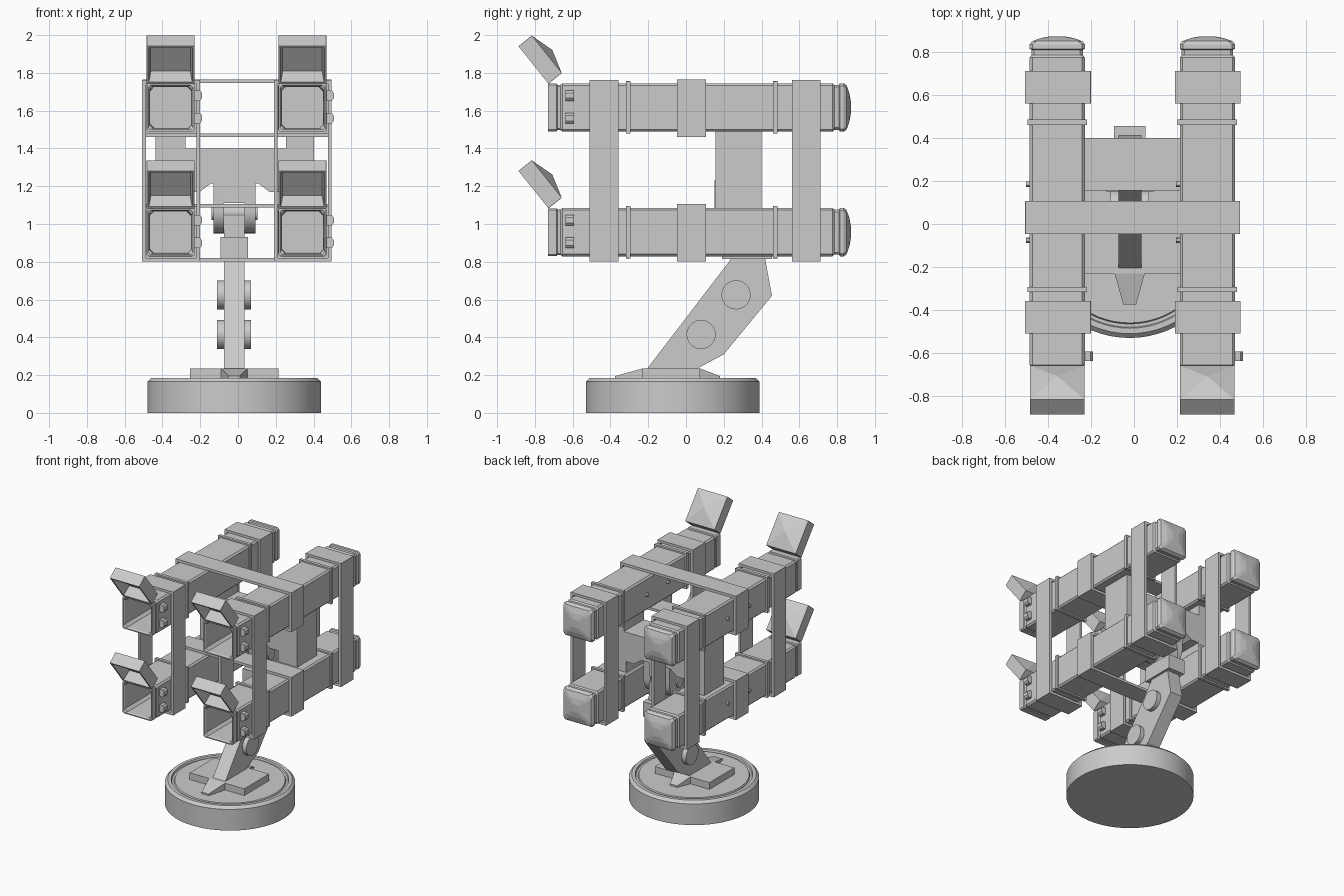
import bpy, bmesh, math
from mathutils import Matrix, Vector

if "Cube" in bpy.data.objects:
    bpy.data.objects.remove(bpy.data.objects["Cube"])


def finish(name, bm, smooth=False):
    bmesh.ops.remove_doubles(bm, verts=bm.verts, dist=1e-5)
    bmesh.ops.recalc_face_normals(bm, faces=bm.faces)
    me = bpy.data.meshes.new(name)
    bm.to_mesh(me)
    bm.free()
    ob = bpy.data.objects.new(name, me)
    bpy.context.collection.objects.link(ob)
    if smooth:
        bpy.ops.object.select_all(action='DESELECT')
        ob.select_set(True)
        bpy.context.view_layer.objects.active = ob
        bpy.ops.object.shade_smooth_by_angle(angle=math.radians(30))
    return ob


def loft(name, rings, matrix, closed=False):
    """Chamfered rectangles (y, half x, half z, chamfer) joined along local y."""
    bm = bmesh.new()
    loops = []
    for y, a, b, c in rings:
        pts = []
        for sx, sz in ((1, 1), (-1, 1), (-1, -1), (1, -1)):
            p, q = (sx * a, sz * (b - c)), (sx * (a - c), sz * b)
            pts += [p, q] if sx * sz > 0 else [q, p]
        loops.append([bm.verts.new(matrix @ Vector((x, y, z))) for x, z in pts])
    pairs = list(zip(loops, loops[1:]))
    if closed:
        pairs.append((loops[-1], loops[0]))
    else:
        bm.faces.new(loops[0])
        bm.faces.new(loops[-1])
    for r, s in pairs:
        for i in range(8):
            j = (i + 1) % 8
            bm.faces.new((r[i], r[j], s[j], s[i]))
    return finish(name, bm)


def frame_loop(name, cx, cz, y0, y1, hx, hz, t=0.02):
    c = 0.001
    return loft(name, [(y0, hx, hz, c), (y1, hx, hz, c), (y1, hx - t, hz - t, c),
                       (y0, hx - t, hz - t, c)], Matrix.Translation((cx, 0, cz)), True)


def extrude(name, pts, axis, lo, hi, smooth=False):
    """Profile of (x or y, z) points extruded along the other ground axis."""
    bm = bmesh.new()
    place = (lambda p, d: (d, p[0], p[1])) if axis == 'x' else (lambda p, d: (p[0], d, p[1]))
    f = bm.faces.new([bm.verts.new(place(p, lo)) for p in pts])
    ext = bmesh.ops.extrude_face_region(bm, geom=[f])
    shift = Vector((hi - lo, 0, 0) if axis == 'x' else (0, hi - lo, 0))
    bmesh.ops.translate(bm, vec=shift, verts=[v for v in ext['geom'] if isinstance(v, bmesh.types.BMVert)])
    return finish(name, bm, smooth)


def box(name, x0, x1, y0, y1, z0, z1):
    return extrude(name, [(x0, z0), (x1, z0), (x1, z1), (x0, z1)], 'y', y0, y1)


def cyl_x(name, x0, x1, y, z, r, n=32):
    pts = [(y + r * math.cos(2 * math.pi * i / n), z + r * math.sin(2 * math.pi * i / n)) for i in range(n)]
    return extrude(name, pts, 'x', x0, x1, True)


# Round base with a grooved top
bm = bmesh.new()
prof = [(0, 0), (.46, 0), (.46, .165), (.44, .185), (.415, .185), (.41, .172),
        (.395, .172), (.39, .182), (0, .182)]
edge_verts = [bm.verts.new((r - .02, -.07, z)) for r, z in prof]
edges = [bm.edges.new(e) for e in zip(edge_verts, edge_verts[1:])]
bmesh.ops.spin(bm, geom=edge_verts + edges, cent=(-.02, -.07, 0), axis=(0, 0, 1),
               angle=2 * math.pi, steps=64, use_duplicate=False)
finish("round_base", bm, True)

# Foot plate with tapering wedges front and rear
box("foot_plate", -.255, .215, -.23, .075, .17, .235)
for name, y0, y1 in (("front_wedge", -.23, -.375), ("rear_wedge", .075, .18)):
    bm = bmesh.new()
    bmesh.ops.create_cube(bm, size=1)
    for v in bm.verts:
        far = v.co.y > 0
        half = .03 if far else .07
        top = .195 if far else .235
        v.co = (-.02 + math.copysign(half, v.co.x), y1 if far else y0, top if v.co.z > 0 else .17)
    finish(name, bm)

# Leaning arm with pivot discs
extrude("arm", [(-.23, .2), (-.205, .235), (.235, .81), (.235, 1.07), (.40, 1.07), (.42, .81),
                (.455, .62), (.2, .31), (.06, .235), (.03, .2)], 'x', -.073, .035)
cyl_x("upper_pivot", -.11, .07, .265, .625, .077)
cyl_x("lower_pivot", -.11, .07, .08, .415, .077)
box("arm_head_block", -.093, .053, .19, .455, .815, .93)

# Hinge lugs with round lower ends
lug = [(.27 + .12 * math.cos(a), 1.07 + .12 * math.sin(a))
       for a in (math.pi + math.pi * i / 16 for i in range(17))] + [(.39, 1.23), (.15, 1.23)]
extrude("left_lug", lug, 'x', -.13, -.073, True)
extrude("right_lug", lug, 'x', .035, .093, True)
cyl_x("hinge_pin", -.14, .103, .27, 1.06, .04)

# Cross beam joining the four tubes
half = [(.42, 1.5), (.42, 1.07), (.255, 1.07), (.255, 1.17), (.185, 1.17), (.125, 1.215), (.055, 1.215), (.055, 1.11)]
outline = [(x - .018, z) for x, z in half] + [(-x - .018, z) for x, z in reversed(half)]
outline += [(-.278, 1.5), (-.278, 1.4), (.255, 1.4), (.255, 1.5)]
extrude("cross_beam", outline, 'y', .155, .4)

# Four launch tubes with lids, bands and latches
H = .128
lid_u, lid_w = Vector((0, -.625, .781)), Vector((0, .781, .625))
for side, cx in (("left", -.357), ("right", .341)):
    for level, cz in (("upper", 1.617), ("lower", .957)):
        tag = side + "_" + level
        M = Matrix.Translation((cx, 0, cz))
        sections = [(-.2, .108, .02), (-.72, .112, .02), (-.73, .118, .012), (-.73, .126, .008),
                    (-.685, .126, .008), (-.68, .12, .008), (-.665, .12, .008), (-.655, H, .012),
                    (.775, H, .012), (.785, .119, .012), (.81, .119, .012), (.815, H, .014),
                    (.835, H, .014), (.85, .118, .02), (.865, .075, .015), (.873, .03, .008)]
        loft(tag + "_tube", [(y, h, h, c) for y, h, c in sections], M)

        # Open hollow lid with a low pyramid on its outside
        o = Vector((cx, -.73, cz + H)) + lid_u * .124
        L = Matrix((Vector((1, 0, 0)), lid_w, lid_u)).transposed().to_4x4()
        L.translation = o
        loft(tag + "_lid", [(d, h, h, .001) for d, h in
                            ((.08, .105), (0, .115), (0, .127), (.09, .127), (.127, .002))], L)

        for n, y in (("front", -.305), ("rear", .473)):
            frame_loop(f"{tag}_{n}_band", cx, cz, y - .012, y + .012, H + .011, H + .011, .015)

        # Latch blocks on the right face, small pins on the left face
        for dz in (.063, -.057):
            pts = [(cx + .11, dz + cz - .028), (cx + .155, dz + cz - .028), (cx + .166, dz + cz - .014),
                   (cx + .166, dz + cz + .014), (cx + .155, dz + cz + .028), (cx + .11, dz + cz + .028)]
            extrude(tag + "_latch", pts, 'y', -.638, -.592)
        for y in (.185, -.075):
            cyl_x(tag + "_pin", cx - .145, cx - .12, y, cz, .013, 12)

# Vertical straps around each pair of stacked tubes
for side, cx in (("left", -.354), ("right", .343)):
    for n, y0 in (("front", -.51), ("rear", .56)):
        frame_loop(f"{side}_{n}_strap", cx, 1.282, y0, y0 + .152, .153, .481)

# Horizontal straps around each side-by-side pair
for level, cz in (("upper", 1.613), ("lower", .954)):
    frame_loop(level + "_middle_strap", -.006, cz, -.047, .107, .5, .153)
